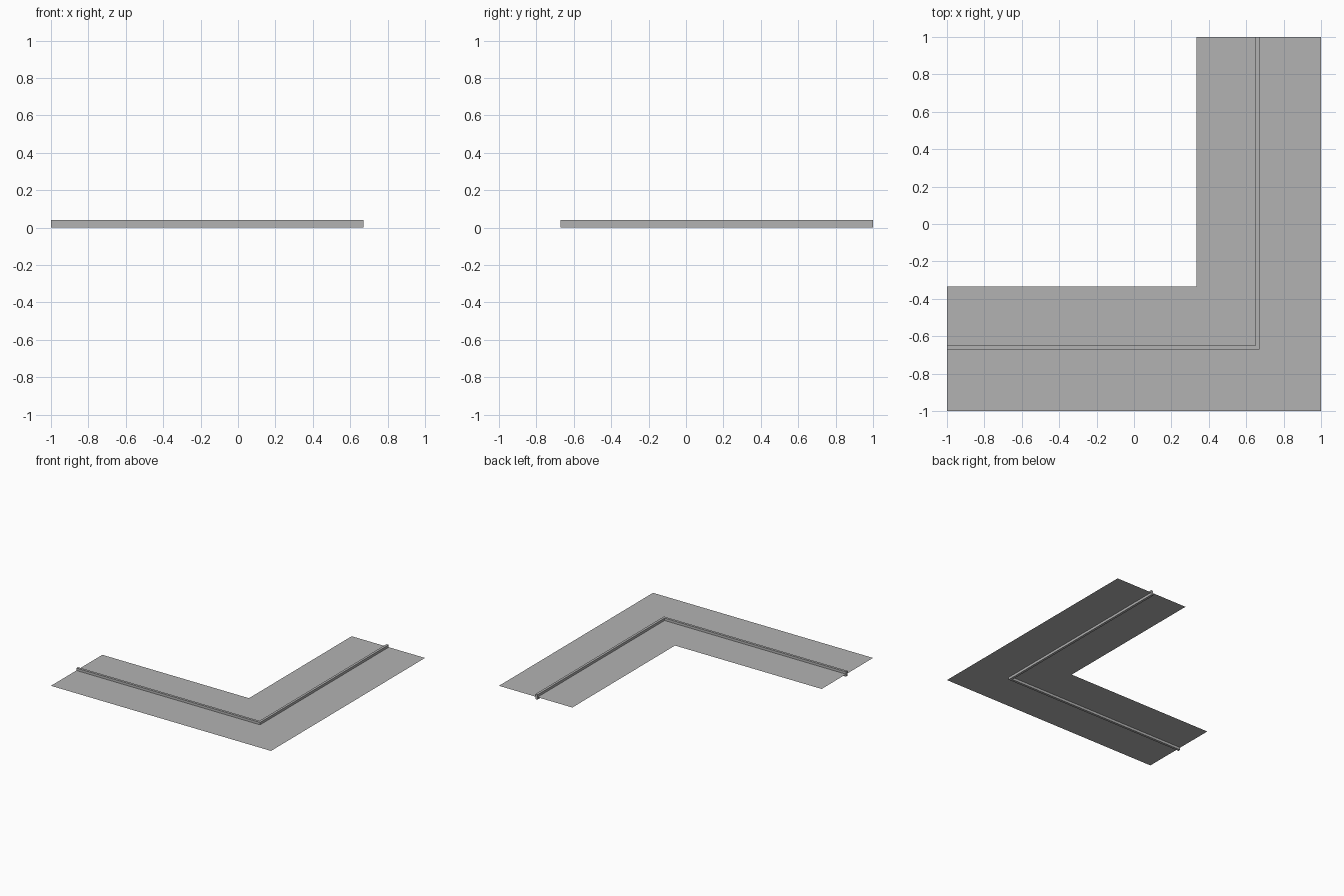
import bpy
import bmesh

cube = bpy.data.objects.get("Cube")
if cube:
    bpy.data.objects.remove(cube, do_unlink=True)

HALF = 1.0        # half of the overall footprint
INNER = 0.333     # inner edge of the flat sheet
WALL_OUT = 0.67   # outer side of the wall
WALL_IN = 0.65    # inner side of the wall
HEIGHT = 0.04     # wall height

grey = bpy.data.materials.new("light grey")
grey.use_nodes = True
colour = (0.45, 0.45, 0.45, 1.0)
grey.diffuse_color = colour
bsdf = grey.node_tree.nodes["Principled BSDF"]
bsdf.inputs["Base Color"].default_value = colour
bsdf.inputs["Roughness"].default_value = 0.8


def corner_shape(name, outer, inner, z, height=0.0):
    """L-shaped sheet with its corner at front left, raised to a solid if it has height."""
    outline = [(-HALF, -outer), (outer, -outer), (outer, HALF),
               (inner, HALF), (inner, -inner), (-HALF, -inner)]
    bm = bmesh.new()
    v = [bm.verts.new((x, y, z)) for x, y in outline]
    # two mitred arms meeting at the corner
    faces = [bm.faces.new((v[0], v[1], v[4], v[5])),
             bm.faces.new((v[1], v[2], v[3], v[4]))]
    if height:
        result = bmesh.ops.extrude_face_region(bm, geom=faces, use_keep_orig=True)
        top = [g for g in result["geom"] if isinstance(g, bmesh.types.BMVert)]
        bmesh.ops.translate(bm, verts=top, vec=(0, 0, height))
        bmesh.ops.recalc_face_normals(bm, faces=bm.faces)
    mesh = bpy.data.meshes.new(name)
    bm.to_mesh(mesh)
    bm.free()
    mesh.materials.append(grey)
    obj = bpy.data.objects.new(name, mesh)
    bpy.context.collection.objects.link(obj)
    return obj


# Flat sheet crossing the wall at mid height
corner_shape("ground_sheet", HALF, INNER, HEIGHT / 2)

# Thin low wall following the corner
corner_shape("corner_wall", WALL_OUT, WALL_IN, 0.0, HEIGHT)
